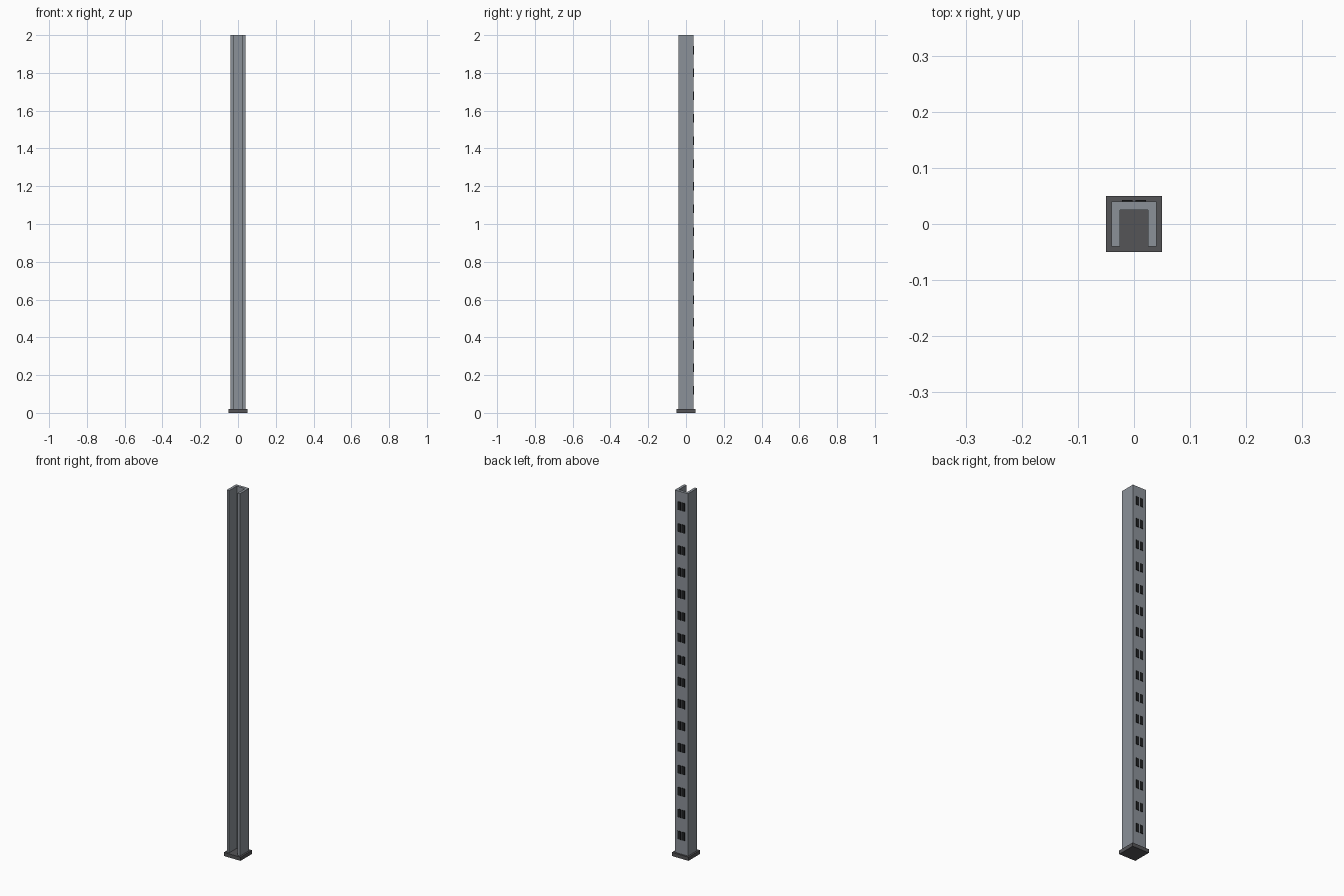
import bpy, bmesh

if "Cube" in bpy.data.objects:
    bpy.data.objects.remove(bpy.data.objects["Cube"])


def material(name, color):
    m = bpy.data.materials.new(name)
    m.diffuse_color = (*color, 1)
    m.use_nodes = True
    m.node_tree.nodes["Principled BSDF"].inputs["Base Color"].default_value = m.diffuse_color
    return m


steel = material("grey steel", (0.26, 0.285, 0.315))
dark_steel = material("dark grey steel", (0.09, 0.09, 0.095))
black = material("slot black", (0.014, 0.015, 0.016))


def prism(name, outline, z0, z1, mat):
    """Extrude a flat xy outline from z0 up to z1."""
    bm = bmesh.new()
    face = bm.faces.new([bm.verts.new((x, y, z0)) for x, y in outline])
    ext = bmesh.ops.extrude_face_region(bm, geom=[face], use_keep_orig=True)
    verts = [v for v in ext["geom"] if isinstance(v, bmesh.types.BMVert)]
    bmesh.ops.translate(bm, verts=verts, vec=(0, 0, z1 - z0))
    bmesh.ops.recalc_face_normals(bm, faces=bm.faces)
    mesh = bpy.data.meshes.new(name)
    bm.to_mesh(mesh)
    bm.free()
    mesh.materials.append(mat)
    ob = bpy.data.objects.new(name, mesh)
    bpy.context.collection.objects.link(ob)
    return ob


def rect(x0, x1, y0, y1):
    return [(x0, y0), (x1, y0), (x1, y1), (x0, y1)]


# Foot plate
prism("foot_plate", rect(-0.05, 0.05, -0.05, 0.05), 0, 0.02, dark_steel)

# Channel post, open to the front
half_profile = [(0.025, 0.025), (0.025, -0.04), (0.04, -0.04), (0.04, 0.04)]
profile = half_profile + [(-x, y) for x, y in reversed(half_profile)]
prism("channel_post", profile, 0.02, 2.0, steel)

# Pairs of slots up the back face: one plate, arrayed upward and mirrored
slots = prism("back_slots", rect(0.003, 0.021, 0.038, 0.0425), 0.0975, 0.1425, black)
array = slots.modifiers.new("rows", 'ARRAY')
array.count = 16
array.use_relative_offset = False
array.use_constant_offset = True
array.constant_offset_displace = (0, 0, 0.12)
slots.modifiers.new("pair", 'MIRROR').use_axis = (True, False, False)
